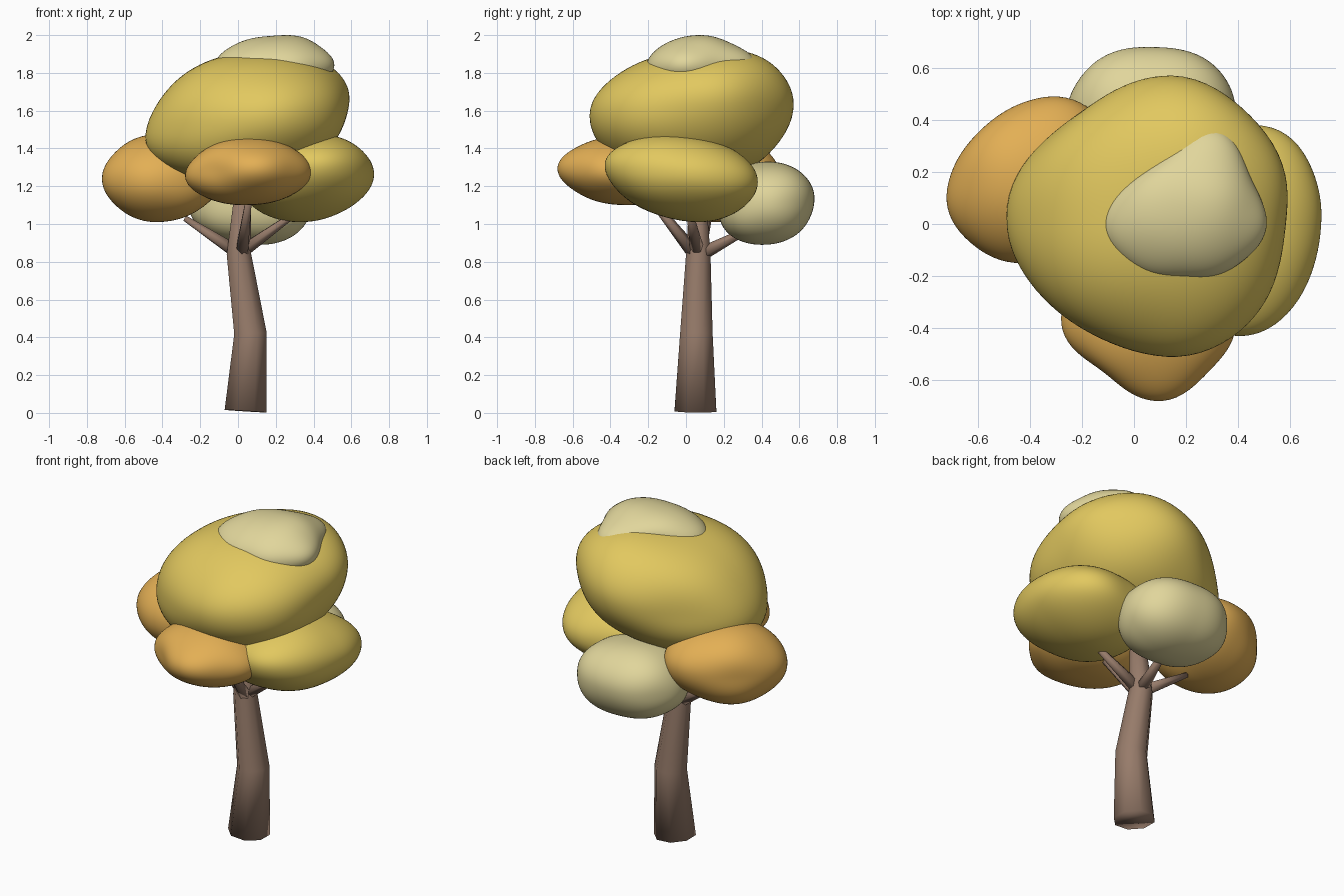
import bpy
import bmesh
import math
from mathutils import Vector

default = bpy.data.objects.get("Cube")
if default:
    bpy.data.objects.remove(default, do_unlink=True)


def material(name, rgb):
    mat = bpy.data.materials.new(name)
    mat.use_nodes = True
    mat.diffuse_color = (*rgb, 1)
    mat.node_tree.nodes["Principled BSDF"].inputs["Base Color"].default_value = (*rgb, 1)
    return mat


bark = material("brown bark", (0.31, 0.20, 0.145))
yellow = material("yellow leaves", (0.76, 0.58, 0.115))
orange = material("orange leaves", (0.77, 0.43, 0.09))
cream = material("cream leaves", (0.75, 0.67, 0.33))


def finish(bm, name, mat):
    bmesh.ops.recalc_face_normals(bm, faces=bm.faces)
    mesh = bpy.data.meshes.new(name)
    bm.to_mesh(mesh)
    bm.free()
    mesh.materials.append(mat)
    mesh.shade_smooth()
    obj = bpy.data.objects.new(name, mesh)
    bpy.context.collection.objects.link(obj)


def limb(name, path, radii, sides=8):
    """Tapered tube with rings set square to the path."""
    bm = bmesh.new()
    pts = [Vector(p) for p in path]
    rings = []
    for i, (p, r) in enumerate(zip(pts, radii)):
        tangent = pts[min(i + 1, len(pts) - 1)] - pts[max(i - 1, 0)]
        turn = Vector((0, 0, 1)).rotation_difference(tangent)
        ring = []
        for k in range(sides):
            a = math.tau * (k + 0.5) / sides
            ring.append(bm.verts.new(p + turn @ Vector((r * math.cos(a), r * math.sin(a), 0))))
        rings.append(ring)
    for low, high in zip(rings, rings[1:]):
        for k in range(sides):
            n = (k + 1) % sides
            bm.faces.new((low[k], low[n], high[n], high[k]))
    bm.faces.new(rings[0][::-1])
    bm.faces.new(rings[-1])
    finish(bm, name, bark)


def foliage(name, mat, low, high, bumps, power=2.3, shear=(0, 0)):
    """Lumpy rounded clump fitted to a box; bumps are (direction, strength)."""
    bm = bmesh.new()
    bmesh.ops.create_icosphere(bm, subdivisions=5, radius=1)
    lobes = [(Vector(d).normalized(), s) for d, s in bumps]
    for v in bm.verts:
        d = v.co.normalized()
        r = sum(abs(c) ** power for c in d) ** (-1 / power)
        r *= 1 + sum(s * math.exp(7 * (d.dot(b) - 1)) for b, s in lobes)
        v.co = d * r
        v.co.z += shear[0] * v.co.x + shear[1] * v.co.y
    for axis in range(3):
        values = [v.co[axis] for v in bm.verts]
        least, most = min(values), max(values)
        scale = (high[axis] - low[axis]) / (most - least)
        for v in bm.verts:
            v.co[axis] = low[axis] + (v.co[axis] - least) * scale
    finish(bm, name, mat)


# Trunk and its four forks
limb("trunk",
     [(0.04, 0.05, 0.009), (0.066, 0.055, 0.42), (0.005, 0.065, 0.84), (0.035, 0.06, 1.35)],
     [0.12, 0.093, 0.07, 0.032])
forks = {
    "right_branch": ((-0.02, 0.07, 0.86), (-0.28, 0.12, 1.03)),
    "left_branch": ((0.03, 0.06, 0.86), (0.31, 0.02, 1.06)),
    "front_branch": ((0.02, 0.04, 0.85), (0.06, -0.20, 1.15)),
    "back_branch": ((0.02, 0.08, 0.84), (0.05, 0.33, 0.97)),
}
for name, (start, end) in forks.items():
    limb(name, [start, end], [0.038, 0.017], 6)

# Main crown with the pale clump on top
foliage("crown", yellow, (-0.49, -0.51, 1.22), (0.59, 0.57, 1.925),
        [((0.15, 1, 0.1), 0.16), ((1, 0.3, 0.25), 0.12), ((0.2, -1, 0.1), 0.16),
         ((-1, 0, -0.2), 0.16), ((0.25, 0.6, 0.75), 0.12), ((0.8, -0.6, 0), 0.08),
         ((-0.6, 0.75, 0.1), -0.06), ((-0.2, -0.3, 0.9), 0.05)],
        2.35, (0.13, 0.06))
foliage("top_clump", cream, (-0.12, -0.21, 1.68), (0.51, 0.37, 2.0),
        [((0.3, 1, 0), 0.4), ((-1, -0.2, 0.1), 0.3), ((0.9, -0.2, 0), 0.25),
         ((0.4, -1, 0), 0.12), ((-0.5, -0.8, 0), 0.15), ((0.4, 0.1, 0.9), 0.1),
         ((-0.6, 0.8, 0), -0.2), ((-0.6, 0, 0.8), 0.08)],
        2.3, (0.04, 0.03))

# Lower clumps around the trunk
foliage("front_clump", orange, (-0.28, -0.68, 1.10), (0.39, -0.08, 1.465),
        [((0.12, -1, 0), 0.25), ((-1, -0.1, -0.1), 0.18), ((1, -0.15, -0.05), 0.18),
         ((0, 0.1, 1), 0.1), ((-0.6, -0.8, 0), -0.08)], 2.3, (0.03, -0.08))
foliage("right_clump", orange, (-0.72, -0.15, 1.01), (-0.08, 0.49, 1.475),
        [((0.3, 1, 0.1), 0.14), ((-1, -0.3, 0), 0.14), ((-0.3, -1, 0), 0.1),
         ((-0.3, 0, 1), 0.06), ((0.7, 0.6, 0), 0.08), ((-0.7, 0.7, 0), -0.08),
         ((0.8, 0, -0.8), -0.1), ((-0.3, 0, -1), 0.06)], 2.3, (0, 0.05))
foliage("left_clump", yellow, (0.02, -0.43, 1.01), (0.72, 0.38, 1.475),
        [((1, 0.15, 0), 0.1), ((0.55, 0.85, 0), 0.14), ((0.2, -1, 0.15), 0.16),
         ((0.3, -0.2, 1), 0.06), ((0, 0.15, -1), 0.12), ((0.75, -0.6, 0), 0.04)],
        2.35, (0.08, -0.14))
foliage("back_clump", cream, (-0.26, 0.17, 0.89), (0.39, 0.68, 1.33),
        [((-0.3, 1, 0.1), 0.1), ((0.4, 1, 0.1), 0.08), ((-1, 0, -0.1), 0.12),
         ((1, 0.1, 0), 0.08), ((0.2, 0, -1), 0.08), ((-0.2, 0.1, 1), 0.06)],
        2.6, (-0.02, 0.02))
